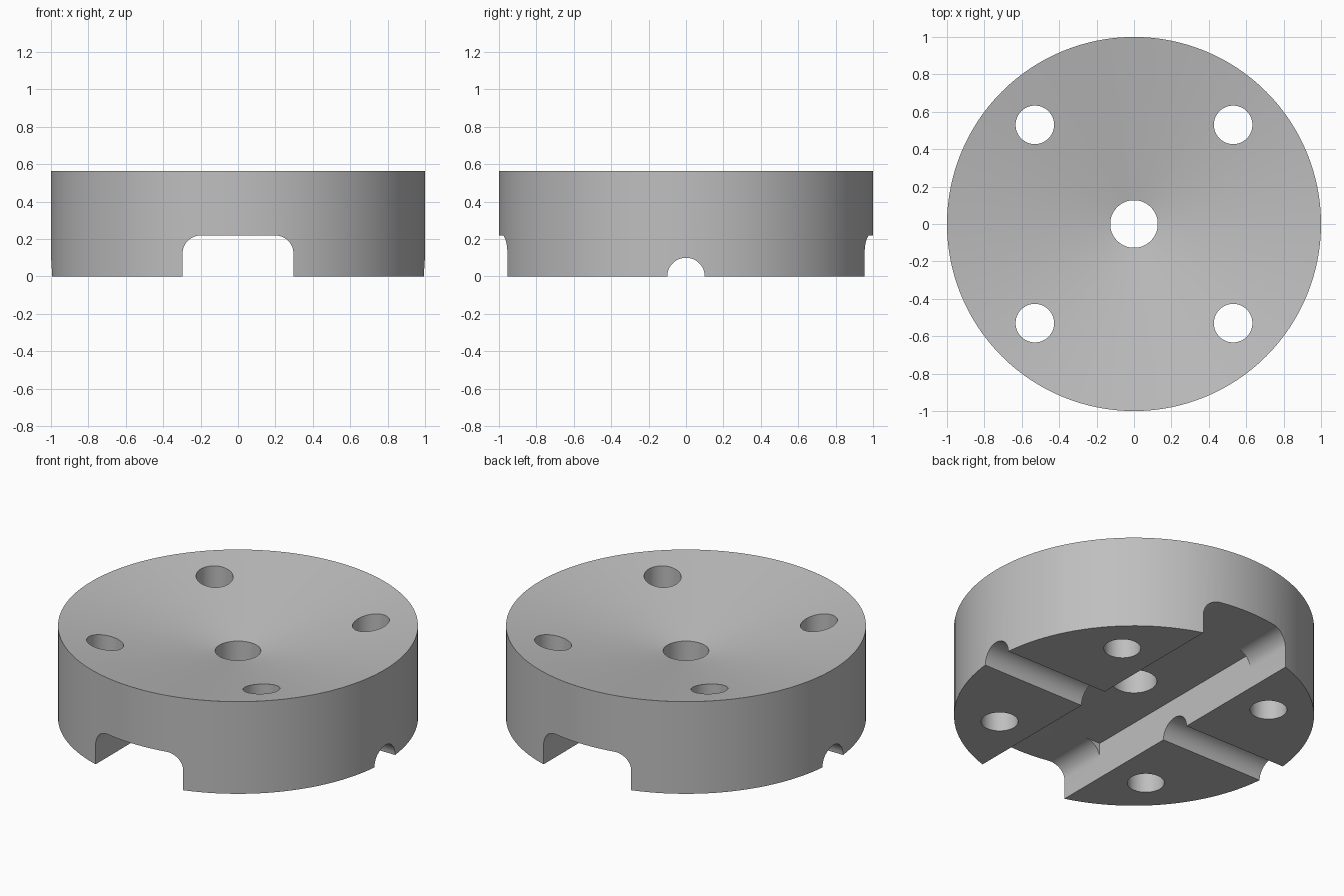
import bpy
import bmesh
import math

if "Cube" in bpy.data.objects:
    bpy.data.objects.remove(bpy.data.objects["Cube"])

HEIGHT = 0.565       # rim height
BORE = 0.127         # centre hole radius
DISH = math.tan(math.radians(10))   # slope of the dished top
SLOT_W, SLOT_H, FILLET = 0.297, 0.22, 0.1
SLOT_MID = 0.65      # square-cornered part of the slot reaches this far

grey = bpy.data.materials.new("metal grey")
grey.diffuse_color = (0.52, 0.52, 0.52, 1)
grey.use_nodes = True
grey.node_tree.nodes["Principled BSDF"].inputs["Base Color"].default_value = grey.diffuse_color


def make_object(name, bm):
    bmesh.ops.recalc_face_normals(bm, faces=bm.faces)
    mesh = bpy.data.meshes.new(name)
    bm.to_mesh(mesh)
    bm.free()
    mesh.materials.append(grey)
    ob = bpy.data.objects.new(name, mesh)
    bpy.context.collection.objects.link(ob)
    return ob


def lathe(name, profile, steps):
    """Spin a closed (radius, height) profile around z."""
    bm = bmesh.new()
    rings = []
    for i in range(steps):
        a = 2 * math.pi * i / steps
        rings.append([bm.verts.new((r * math.cos(a), r * math.sin(a), z)) for r, z in profile])
    n = len(profile)
    for i in range(steps):
        p, q = rings[i], rings[(i + 1) % steps]
        for j in range(n):
            k = (j + 1) % n
            bm.faces.new((p[j], q[j], q[k], p[k]))
    return make_object(name, bm)


def prism(name, outline, axis, half):
    """Extrude an outline along an axis from -half to half."""
    place = {"x": lambda u, v, d: (d, u, v),
             "y": lambda u, v, d: (u, d, v),
             "z": lambda u, v, d: (u, v, d)}[axis]
    bm = bmesh.new()
    a = [bm.verts.new(place(u, v, -half)) for u, v in outline]
    b = [bm.verts.new(place(u, v, half)) for u, v in outline]
    bm.faces.new(a)
    bm.faces.new(b)
    for i in range(len(a)):
        j = (i + 1) % len(a)
        bm.faces.new((a[i], a[j], b[j], b[i]))
    return make_object(name, bm)


def arc(cx, cy, r, start, end, steps):
    return [(cx + r * math.cos(math.radians(start + (end - start) * i / steps)),
             cy + r * math.sin(math.radians(start + (end - start) * i / steps)))
            for i in range(steps + 1)]


# Dished disc with centre bore
disc = lathe("dished_disc", [(BORE, 0), (1, 0), (1, HEIGHT),
                             (BORE, HEIGHT - DISH * (1 - BORE))], 128)

# Wide slot underneath: rounded corners at the ends, square in the middle
cx, cz = SLOT_W - FILLET, SLOT_H - FILLET
rounded = ([(-SLOT_W, -0.2), (SLOT_W, -0.2)] + arc(cx, cz, FILLET, 0, 90, 12)
           + arc(-cx, cz, FILLET, 90, 180, 12))
square = [(-SLOT_W, -0.2), (SLOT_W, -0.2), (SLOT_W, SLOT_H), (-SLOT_W, SLOT_H)]
cutters = [prism("slot_cutter", rounded, "y", 1.2),
           prism("slot_middle_cutter", square, "y", SLOT_MID)]

# Half-round cross groove
cutters.append(prism("groove_cutter", arc(0, 0, 0.1, 0, 360, 48)[:-1], "x", 1.2))

# Four bolt holes
for sx in (-1, 1):
    for sy in (-1, 1):
        ring = arc(0.53 * sx, 0.53 * sy, 0.103, 0, 360, 48)[:-1]
        cutters.append(prism("bolt_hole_cutter", ring, "z", 1))

bpy.context.view_layer.objects.active = disc
disc.select_set(True)
for cutter in cutters:
    mod = disc.modifiers.new("cut", "BOOLEAN")
    mod.operation = "DIFFERENCE"
    mod.solver = "EXACT"
    mod.object = cutter
    bpy.ops.object.modifier_apply(modifier=mod.name)
    bpy.data.objects.remove(cutter)

bpy.ops.object.shade_smooth_by_angle(angle=math.radians(30))
